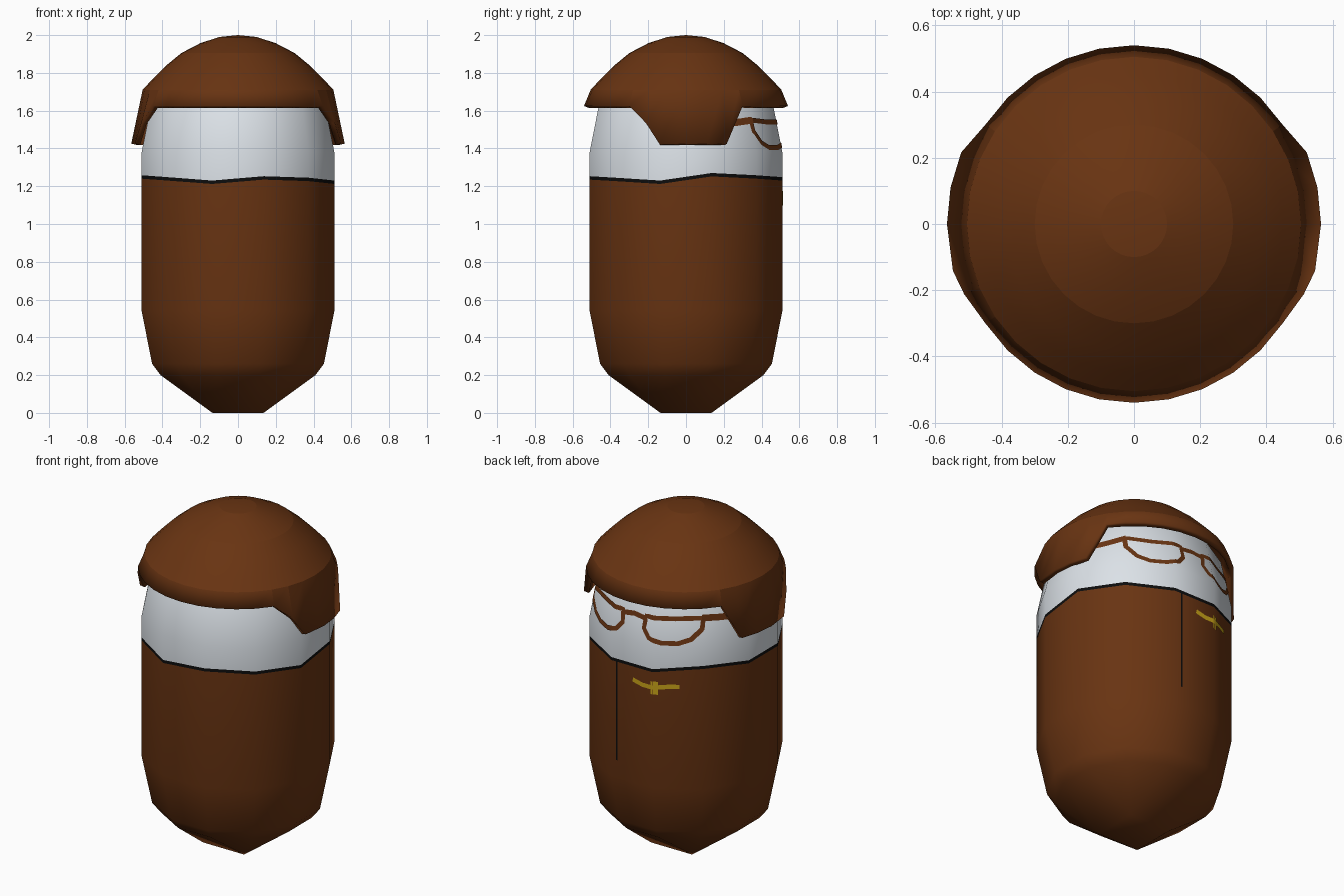
import bpy, bmesh
from math import sin, cos, radians, hypot, pi

if "Cube" in bpy.data.objects:
    bpy.data.objects.remove(bpy.data.objects["Cube"])


def material(name, rgb):
    m = bpy.data.materials.new(name)
    m.use_nodes = True
    m.diffuse_color = (*rgb, 1)
    m.node_tree.nodes["Principled BSDF"].inputs["Base Color"].default_value = (*rgb, 1)
    return m


brown = material("brown", (0.14, 0.034, 0.006))
white = material("white", (0.80, 0.85, 0.90))
black = material("black", (0.004, 0.004, 0.004))
gold = material("gold", (0.60, 0.38, 0.01))


def finish(name, bm, mats, smooth=None):
    bm.normal_update()
    me = bpy.data.meshes.new(name)
    bm.to_mesh(me)
    bm.free()
    ob = bpy.data.objects.new(name, me)
    bpy.context.collection.objects.link(ob)
    for m in mats:
        me.materials.append(m)
    if smooth:
        bpy.ops.object.select_all(action='DESELECT')
        ob.select_set(True)
        bpy.context.view_layer.objects.active = ob
        bpy.ops.object.shade_smooth_by_angle(angle=radians(smooth))
    return ob


def bridge(bm, lower, upper, mat=0):
    n = len(lower)
    for i in range(n):
        j = (i + 1) % n
        bm.faces.new((lower[i], lower[j], upper[j], upper[i])).material_index = mat


# Body: twelve-sided capsule whose ends close on a small square
END = 0.135
HEIGHT = 1.92
LOW = [(0.41, 0.20), (0.455, 0.26), (0.51, 0.54)]          # half width, height
HIGH = [(w, HEIGHT - z) for w, z in reversed(LOW)]
SEAM = [1.262, 1.25, 1.24, 1.24, 1.27, 1.25, 1.25, 1.24, 1.222, 1.245, 1.237, 1.222]


def ring(bm, w, heights):
    r = w / cos(radians(15))
    return [bm.verts.new((r * cos(radians(15 + 30 * k)), r * sin(radians(15 + 30 * k)), z))
            for k, z in enumerate(heights)]


def close_end(bm, loop, z):
    sq = [bm.verts.new((END * a, END * b, z)) for a, b in ((1, 1), (-1, 1), (-1, -1), (1, -1))]
    faces = [bm.faces.new(sq)]
    for j in range(4):
        faces.append(bm.faces.new((sq[j], loop[3 * j], loop[3 * j + 1], loop[3 * j + 2])))
        faces.append(bm.faces.new((sq[j], loop[3 * j + 2], loop[(3 * j + 3) % 12], sq[(j + 1) % 4])))
    return faces


bm = bmesh.new()
loops = [ring(bm, w, [z] * 12) for w, z in LOW]
loops += [ring(bm, 0.51, [s + d for s in SEAM]) for d in (-0.01, 0.008)]
loops += [ring(bm, w, [z] * 12) for w, z in HIGH]
for i in range(len(loops) - 1):
    bridge(bm, loops[i], loops[i + 1], 0 if i < 3 else 2 if i == 3 else 1)
close_end(bm, loops[0], 0)
for f in close_end(bm, loops[-1], HEIGHT):
    f.material_index = 1
bmesh.ops.recalc_face_normals(bm, faces=bm.faces)
finish("body", bm, [brown, white, black], 45)

# Hair cap: lathed dome whose rim drops into a flap on each side
DOME = [(0.1, 1.99), (0.2, 1.957), (0.3, 1.905), (0.385, 1.835), (0.45, 1.77), (0.505, 1.71)]
FLAP = {-2: (-22.5, 0.555, 1.535), -1: (-14.5, 0.565, 1.425), 0: (0, 0.565, 1.425),
        1: (11.25, 0.565, 1.425), 2: (22.5, 0.565, 1.425)}
SEG = 32


def rim_point(i):
    k = i if i <= 8 else i - SEG
    mirrored = 8 < i < 24
    if mirrored:
        k = 16 - i
    a, r, z = FLAP.get(k, (k * 360 / SEG, 0.54, 1.625))
    x = r * cos(radians(a))
    return (-x if mirrored else x, r * sin(radians(a)), z)


bm = bmesh.new()
rows = [[bm.verts.new(rim_point(i)) for i in range(SEG)]]
for r, z in reversed(DOME):
    rows.append([bm.verts.new((r * cos(2 * pi * i / SEG), r * sin(2 * pi * i / SEG), z))
                 for i in range(SEG)])
for a, b in zip(rows, rows[1:]):
    bridge(bm, a, b)
top = bm.verts.new((0, 0, 2))
for i in range(SEG):
    bm.faces.new((rows[-1][i], rows[-1][(i + 1) % SEG], top))
cap = finish("hair_cap", bm, [brown], 12)
solid = cap.modifiers.new("thickness", 'SOLIDIFY')
solid.thickness = 0.03
solid.offset = -1


# Painted details: thin ribbons laid on the body, placed by degrees from +y and height
ARC = 0.5 * pi / 180


def on_body(s, z, lift=0.004):
    deg = 90 - s / ARC
    prof = LOW + HIGH
    for (w0, z0), (w1, z1) in zip(prof, prof[1:]):
        if z0 <= z <= z1:
            w = w0 + (w1 - w0) * (z - z0) / (z1 - z0)
    r = (w + lift) / cos(radians((deg + 15) % 30 - 15))
    return (r * cos(radians(deg)), r * sin(radians(deg)), z)


def ribbon(name, path, width, mat, closed=False):
    pts = [(d * ARC, z) for d, z in path]
    if closed:
        pts.append(pts[0])
    dense = []
    for (s0, z0), (s1, z1) in zip(pts, pts[1:]):
        n = max(1, int(hypot(s1 - s0, z1 - z0) / 0.015))
        dense += [(s0 + (s1 - s0) * t / n, z0 + (z1 - z0) * t / n) for t in range(n)]
    if not closed:
        dense.append(pts[-1])
    n = len(dense)
    bm = bmesh.new()
    sides = []
    for i, (s, z) in enumerate(dense):
        a = dense[i - 1] if closed or i else dense[0]
        b = dense[(i + 1) % n] if closed or i < n - 1 else dense[-1]
        ds, dz = b[0] - a[0], b[1] - a[1]
        k = width / 2 / hypot(ds, dz)
        sides.append([bm.verts.new(on_body(s + q * dz * k, z - q * ds * k)) for q in (1, -1)])
    for i in range(n if closed else n - 1):
        (a, b), (c, d) = sides[i], sides[(i + 1) % n]
        f = bm.faces.new((a, c, d, b))
        f.normal_update()
        if f.normal.dot(f.calc_center_median()) < 0:
            f.normal_flip()
    finish(name, bm, [mat])


# Spectacles
LENS = [(9, 1.54), (28, 1.54), (46, 1.55), (45, 1.49), (38, 1.43), (30, 1.405),
        (20, 1.405), (12, 1.425), (8, 1.47)]
for side, label in ((1, "left"), (-1, "right")):
    ribbon(label + "_lens_frame", [(side * d, z) for d, z in LENS], 0.026, brown, True)
    ribbon(label + "_spectacle_arm", [(side * d, z) for d, z in ((45, 1.55), (56, 1.538), (68, 1.53))],
           0.036, brown)
ribbon("spectacle_bridge", [(-9, 1.525), (0, 1.535), (9, 1.525)], 0.028, brown)

# Coat front line and winged badge
ribbon("coat_line", [(10.5, 0.645), (10.5, 1.235)], 0.009, black)
ribbon("badge_wings", [(-1, 1.155), (-8, 1.14), (-16, 1.14), (-24, 1.148), (-31, 1.15)], 0.026, gold)
ribbon("badge_centre", [(-16, 1.098), (-16, 1.175)], 0.04, gold)
